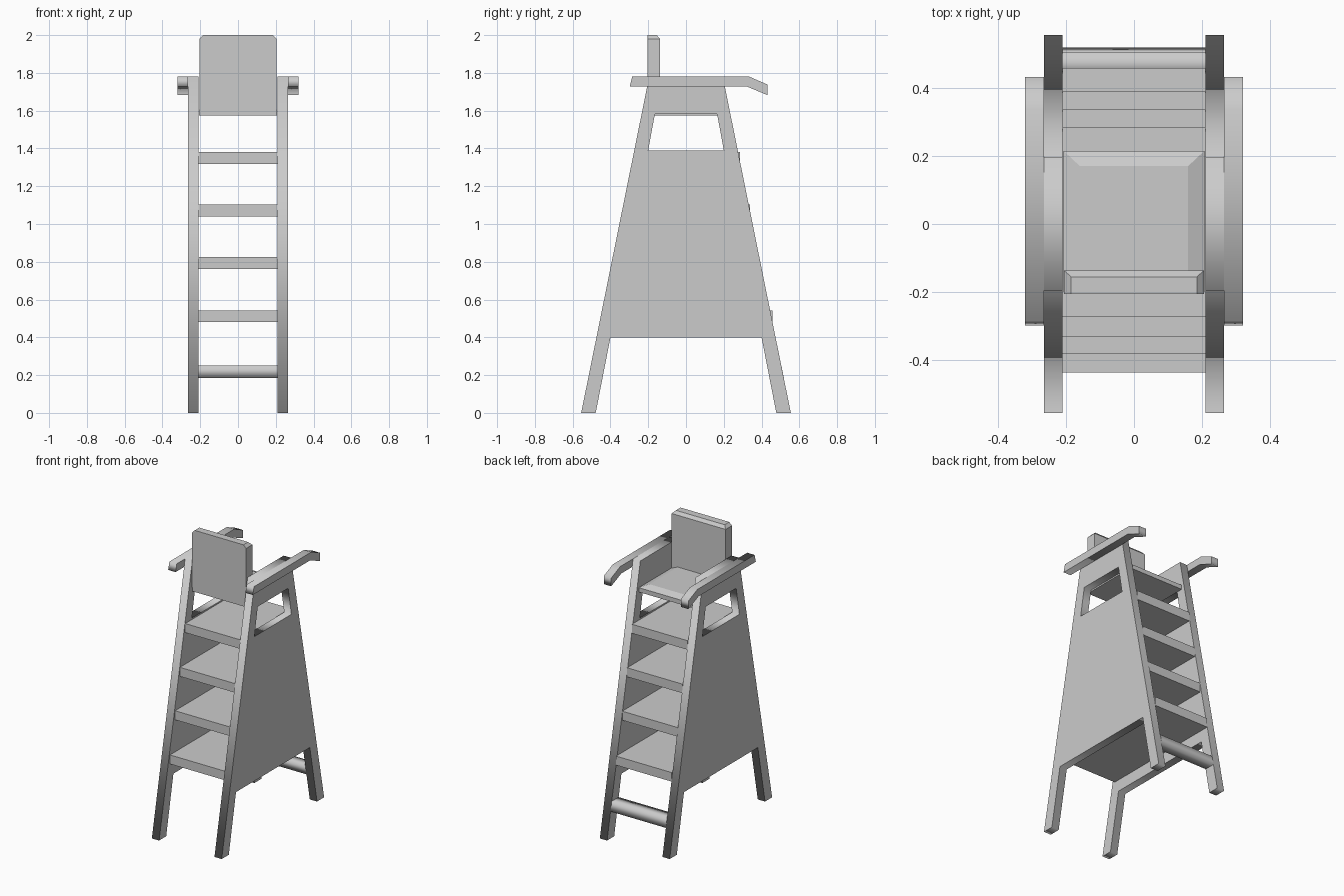
import bpy, bmesh, math
from mathutils import Vector

if "Cube" in bpy.data.objects:
    bpy.data.objects.remove(bpy.data.objects["Cube"])


def side_profile(name, loops, x, thick):
    """Extrude closed (y, z) loops along x; inner loops become holes."""
    cu = bpy.data.curves.new(name, 'CURVE')
    cu.dimensions = '2D'
    cu.fill_mode = 'BOTH'
    cu.extrude = thick / 2
    for pts in loops:
        sp = cu.splines.new('POLY')
        sp.points.add(len(pts) - 1)
        for p, (y, z) in zip(sp.points, pts):
            p.co = (y, z, 0, 1)
        sp.use_cyclic_u = True
    ob = bpy.data.objects.new(name, cu)
    bpy.context.collection.objects.link(ob)
    ob.rotation_euler = (math.pi / 2, 0, math.pi / 2)
    ob.location.x = x
    bpy.ops.object.select_all(action='DESELECT')
    ob.select_set(True)
    bpy.context.view_layer.objects.active = ob
    bpy.ops.object.convert(target='MESH')
    return ob


def box(name, lo, hi, top=0.0, inset_x=0.0, inset_front=0.0, inset_back=0.0):
    """Box, optionally with its top edges chamfered by a raised, inset top."""
    lo, hi = Vector(lo), Vector(hi)
    bm = bmesh.new()
    bmesh.ops.create_cube(bm, size=1)
    for v in bm.verts:
        v.co = Vector([(lo[i] + hi[i]) / 2 + v.co[i] * (hi[i] - lo[i]) for i in range(3)])
    if top:
        face = max(bm.faces, key=lambda f: f.calc_center_median().z)
        new = bmesh.ops.extrude_discrete_faces(bm, faces=[face])['faces'][0]
        mid = (lo + hi) / 2
        for v in new.verts:
            v.co.x += inset_x if v.co.x < mid.x else -inset_x
            v.co.y += inset_front if v.co.y < mid.y else -inset_back
            v.co.z += top
    bmesh.ops.recalc_face_normals(bm, faces=bm.faces)
    me = bpy.data.meshes.new(name)
    bm.to_mesh(me)
    bm.free()
    ob = bpy.data.objects.new(name, me)
    bpy.context.collection.objects.link(ob)
    return ob


# Side frames: tapered panel, two legs and a window in one piece
half = [(0.195, 1.78), (0.555, 0), (0.478, 0), (0.40, 0.40)]
outline = half + [(-y, z) for y, z in reversed(half)]
window = [(-0.20, 1.39), (0.20, 1.39), (0.165, 1.582), (-0.165, 1.582)]
# Armrests: flat rails with a drooping tip
rail = [(-0.298, 1.728), (-0.285, 1.78), (0.335, 1.78),
        (0.432, 1.738), (0.432, 1.682), (0.322, 1.728)]
for s, side in ((-1, "left"), (1, "right")):
    side_profile(side + "_side_frame", [outline, window], s * 0.2375, 0.055)
    side_profile(side + "_armrest", [rail], s * 0.293, 0.056)

# Deep shelf steps between the frames
for i, (z, front, back) in enumerate([(0.48, -0.437, 0.458), (0.762, -0.382, 0.390),
                                      (1.04, -0.330, 0.338), (1.318, -0.272, 0.285)]):
    box(f"step_{i + 1}", (-0.21, front, z), (0.21, back, z + 0.062))

# Lowest rung, leaning with the back legs
side_profile("bottom_rung", [[(0.518, 0.185), (0.505, 0.25), (0.43, 0.25), (0.443, 0.185)]], 0, 0.42)

# Seat and backrest with chamfered edges
box("seat", (-0.207, -0.20, 1.575), (0.207, 0.215, 1.605), 0.02, 0.048, 0.0, 0.045)
box("backrest", (-0.205, -0.205, 1.605), (0.205, -0.137, 1.98), 0.02, 0.02, 0.0, 0.018)
